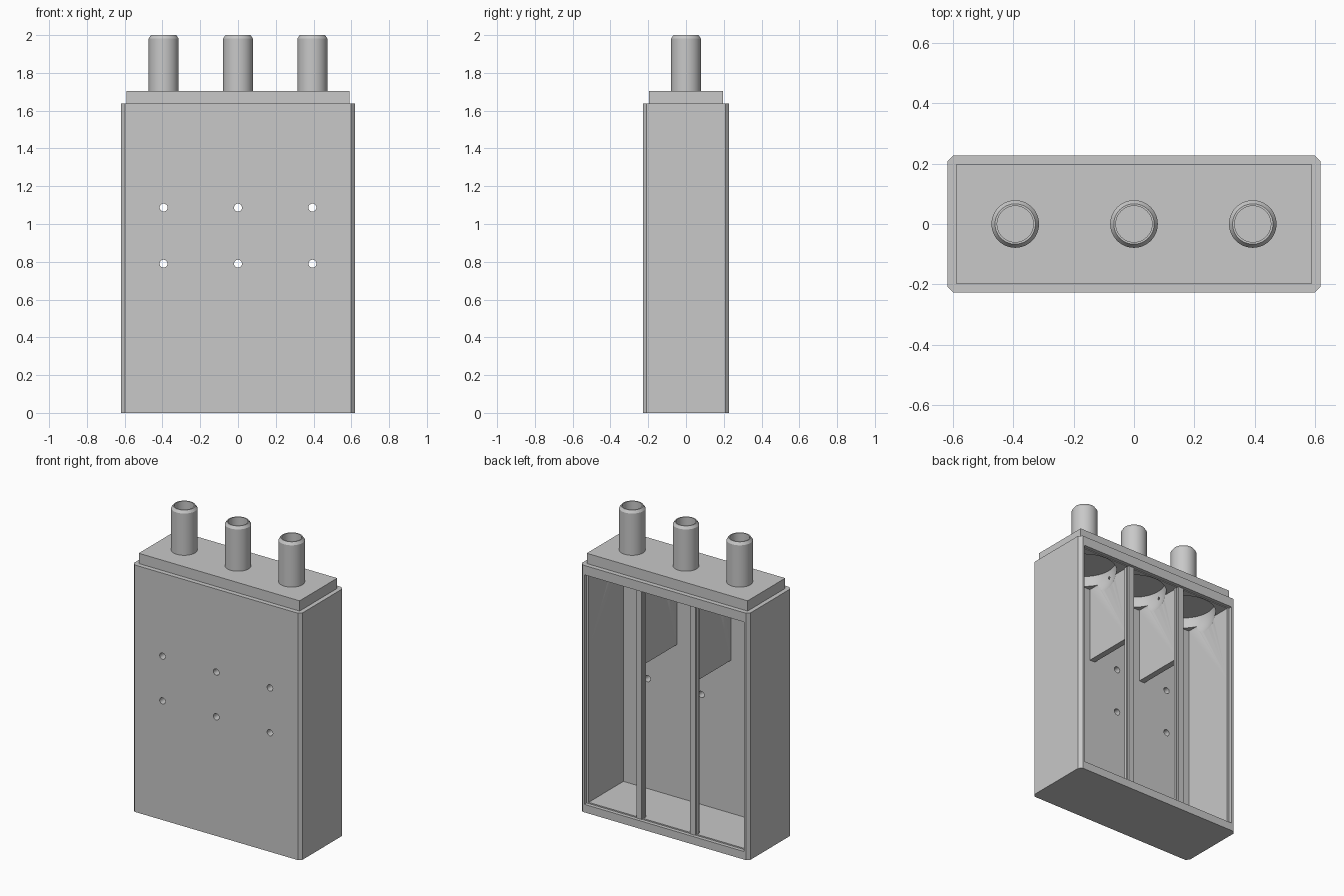
import bpy
import bmesh
import math

if "Cube" in bpy.data.objects:
    bpy.data.objects.remove(bpy.data.objects["Cube"], do_unlink=True)

grey = bpy.data.materials.new("plain_grey")
grey.use_nodes = True
grey.diffuse_color = (0.58, 0.58, 0.58, 1)
grey.node_tree.nodes["Principled BSDF"].inputs["Base Color"].default_value = grey.diffuse_color

PORTS = (-0.394, 0, 0.394)
BAY_HALF = 0.177
FRONT, BACK = -0.16, 0.205


def finish(bm, name):
    bmesh.ops.recalc_face_normals(bm, faces=bm.faces)
    mesh = bpy.data.meshes.new(name)
    bm.to_mesh(mesh)
    bm.free()
    obj = bpy.data.objects.new(name, mesh)
    bpy.context.collection.objects.link(obj)
    mesh.materials.append(grey)
    return obj


def box(name, x, y, z, chamfer=0):
    """Box from (low, high) ranges, with optional chamfered upright edges."""
    bm = bmesh.new()
    bmesh.ops.create_cube(bm, size=1)
    for v in bm.verts:
        for i, (low, high) in enumerate((x, y, z)):
            v.co[i] = high if v.co[i] > 0 else low
    if chamfer:
        upright = [e for e in bm.edges if abs(e.verts[0].co.z - e.verts[1].co.z) > 0.1]
        bmesh.ops.bevel(bm, geom=upright, offset=chamfer, segments=1, affect='EDGES')
    return finish(bm, name)


def lathe(name, profile, x, closed=False, steps=48):
    """Spin a (radius, height) profile; open profiles are capped by flat ends."""
    bm = bmesh.new()
    rings = [[bm.verts.new((x + r * math.cos(math.tau * k / steps),
                            r * math.sin(math.tau * k / steps), z))
              for k in range(steps)] for r, z in profile]
    pairs = list(zip(rings, rings[1:] + rings[:1]))
    for a, b in pairs if closed else pairs[:-1]:
        for k in range(steps):
            n = (k + 1) % steps
            bm.faces.new((a[k], a[n], b[n], b[k]))
    if not closed:
        bm.faces.new(rings[0])
        bm.faces.new(rings[-1])
    return finish(bm, name)


def cut(target, cutter):
    mod = target.modifiers.new("cut", 'BOOLEAN')
    mod.operation = 'DIFFERENCE'
    mod.solver = 'EXACT'
    mod.object = cutter
    bpy.context.view_layer.update()
    with bpy.context.temp_override(object=target, active_object=target):
        bpy.ops.object.modifier_apply(modifier=mod.name)
    bpy.data.objects.remove(cutter, do_unlink=True)


def smooth(obj):
    bpy.ops.object.select_all(action='DESELECT')
    obj.select_set(True)
    bpy.context.view_layer.objects.active = obj
    bpy.ops.object.shade_smooth_by_angle(angle=math.radians(25))


# Housing and stepped top plate
housing = box("housing", (-0.619, 0.619), (-0.228, 0.228), (0, 1.637), chamfer=0.02)
box("top_plate", (-0.59, 0.59), (-0.197, 0.197), (1.637, 1.705))

# Three bays, each with a ball-shaped hollow scooped out at its top
angles = [math.radians(a) for a in range(-85, 90, 5)]
ball = [(0.1975 * math.cos(a), 1.59 + 0.1975 * math.sin(a)) for a in angles]
for port in PORTS:
    cut(housing, box("bay_cutter", (port - BAY_HALF, port + BAY_HALF), (FRONT, BACK), (1.073, 1.57)))
    cut(housing, lathe("ball_cutter", ball, port))

# Shared lower cavity and the shallow seat around the back opening
side_wall = PORTS[2] + BAY_HALF
cut(housing, box("cavity_cutter", (-side_wall, side_wall), (FRONT, BACK), (0.061, 1.074)))
cut(housing, box("seat_cutter", (-0.586, 0.586), (BACK - 0.001, 0.3), (0.053, 1.575)))

# Small round holes through the front wall
for x in PORTS:
    for z in (0.79, 1.087):
        hole = lathe("hole_cutter", ((0.021, -0.1), (0.021, 0.1)), 0, steps=24)
        hole.rotation_euler.x = math.pi / 2
        hole.location = (x, -0.21, z)
        cut(housing, hole)

# Upright posts across the back opening, each with a narrow outer rib
for side, x in (("right", -0.197), ("left", 0.197)):
    box(side + "_post", (x - 0.028, x + 0.028), (0.178, 0.198), (0.055, 1.572))
    box(side + "_post_rib", (x - 0.02, x + 0.02), (0.19, 0.211), (0.055, 1.574))

# Hollow ports with bevelled mouths
for side, x in zip(("right", "middle", "left"), PORTS):
    tube = lathe(side + "_port", ((0.079, 1.704), (0.079, 1.982), (0.067, 2),
                                  (0.06, 2), (0.06, 1.704)), x, closed=True)
    smooth(tube)

smooth(housing)
